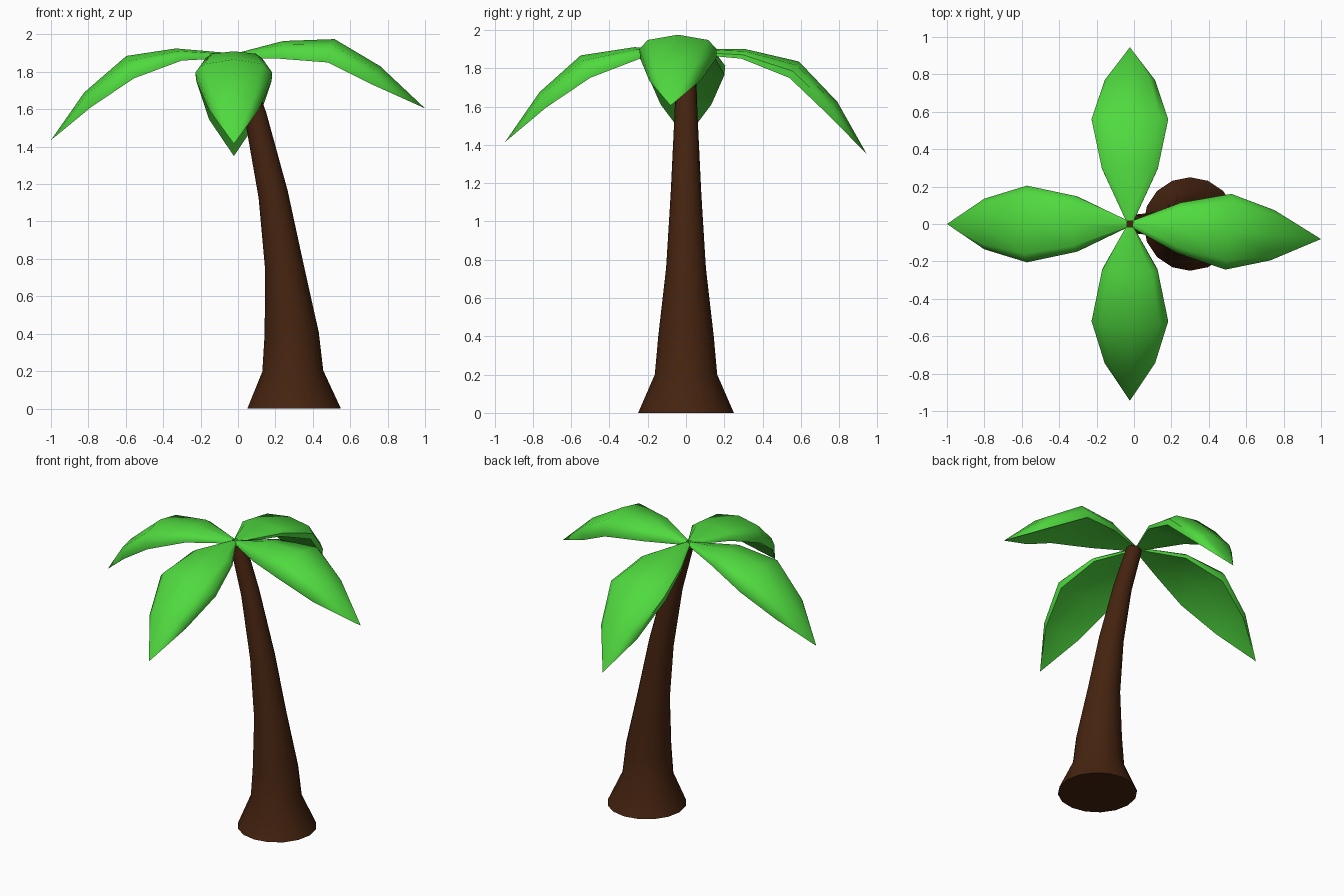
import bpy, bmesh, math
from mathutils import Vector

cube = bpy.data.objects.get("Cube")
if cube:
    bpy.data.objects.remove(cube, do_unlink=True)


def make_material(name, colour):
    mat = bpy.data.materials.new(name)
    mat.use_nodes = True
    mat.diffuse_color = colour
    bsdf = mat.node_tree.nodes["Principled BSDF"]
    bsdf.inputs["Base Color"].default_value = colour
    bsdf.inputs["Roughness"].default_value = 0.8
    return mat


leaf_green = make_material("leaf green", (0.08, 0.70, 0.05, 1))
bark_brown = make_material("bark brown", (0.06, 0.017, 0.005, 1))


def loft(name, rings, mat, tip=None, smooth=40):
    """Skin closed rings of points, ending in a cap or a pointed tip."""
    bm = bmesh.new()
    loops = [[bm.verts.new(p) for p in ring] for ring in rings]
    n = len(loops[0])
    for a, b in zip(loops, loops[1:]):
        for i in range(n):
            j = (i + 1) % n
            bm.faces.new((a[i], a[j], b[j], b[i]))
    bm.faces.new(loops[0])
    if tip is None:
        bm.faces.new(loops[-1])
    else:
        point = bm.verts.new(tip)
        for i in range(n):
            bm.faces.new((loops[-1][i], loops[-1][(i + 1) % n], point))
    bmesh.ops.recalc_face_normals(bm, faces=bm.faces)
    mesh = bpy.data.meshes.new(name)
    bm.to_mesh(mesh)
    bm.free()
    mesh.materials.append(mat)
    obj = bpy.data.objects.new(name, mesh)
    bpy.context.collection.objects.link(obj)
    bpy.ops.object.select_all(action="DESELECT")
    obj.select_set(True)
    bpy.context.view_layer.objects.active = obj
    bpy.ops.object.shade_smooth_by_angle(angle=math.radians(smooth))
    return obj


# Curved trunk: centre x, height, radius, lean in degrees
TRUNK = [(0.30, 0, 0.25, 0), (0.293, 0.20, 0.163, 1), (0.287, 0.40, 0.145, 3),
         (0.248, 0.755, 0.104, 9), (0.188, 1.145, 0.08, 13),
         (0.095, 1.56, 0.06, 17), (0.0, 1.87, 0.05, 18)]
SIDES = 16
rings = []
for x, z, r, lean in TRUNK:
    t = math.radians(lean)
    ring = []
    for k in range(SIDES):
        a = math.tau * k / SIDES
        c = r * math.cos(a)
        ring.append((x + c * math.cos(t), r * math.sin(a), z + c * math.sin(t)))
    rings.append(ring)
loft("trunk", rings, bark_brown, smooth=50)

# Arched leaf cross-section: across, up (rim to crown), right half then mirrored
HALF = [(0.98, 0), (1, 0.4), (0.78, 0.78)]
SECTION = HALF + [(0, 1)] + [(-u, v) for u, v in reversed(HALF)] + [(0, 0.2)]


def frond(name, heading, stations, tip):
    """Stations: rim distance, half width, rim height, crown distance, crown height."""
    a = math.radians(heading)
    out = Vector((math.cos(a), math.sin(a), 0))
    side = Vector((-out.y, out.x, 0))
    centre = Vector((-0.022, 0, 0))

    def place(d, across, z):
        return centre + out * d + side * across + Vector((0, 0, z))

    rings = [[place(d + (cd - d) * v, w * u, z + (cz - z) * v) for u, v in SECTION]
             for d, w, z, cd, cz in stations]
    loft(name, rings, leaf_green, tip=place(tip[0], 0, tip[1]), smooth=48)


BASE = (0.015, 0.02, 1.875, 0.015, 1.9)
frond("left_frond", -4.5, [BASE, (0.26, 0.135, 1.87, 0.265, 1.965),
      (0.52, 0.203, 1.85, 0.54, 1.975), (0.75, 0.135, 1.733, 0.785, 1.83)], (1.025, 1.605))
frond("right_frond", 180, [BASE, (0.28, 0.15, 1.86, 0.31, 1.925),
      (0.535, 0.205, 1.765, 0.575, 1.885), (0.765, 0.135, 1.61, 0.80, 1.69)], (0.978, 1.435))
frond("front_frond", -90, [BASE, (0.24, 0.15, 1.85, 0.27, 1.91),
      (0.50, 0.205, 1.75, 0.55, 1.867), (0.73, 0.135, 1.595, 0.765, 1.675)], (0.945, 1.415))
frond("back_frond", 90, [BASE, (0.29, 0.15, 1.85, 0.31, 1.9),
      (0.54, 0.205, 1.75, 0.59, 1.835), (0.755, 0.135, 1.545, 0.79, 1.625)], (0.945, 1.35))
